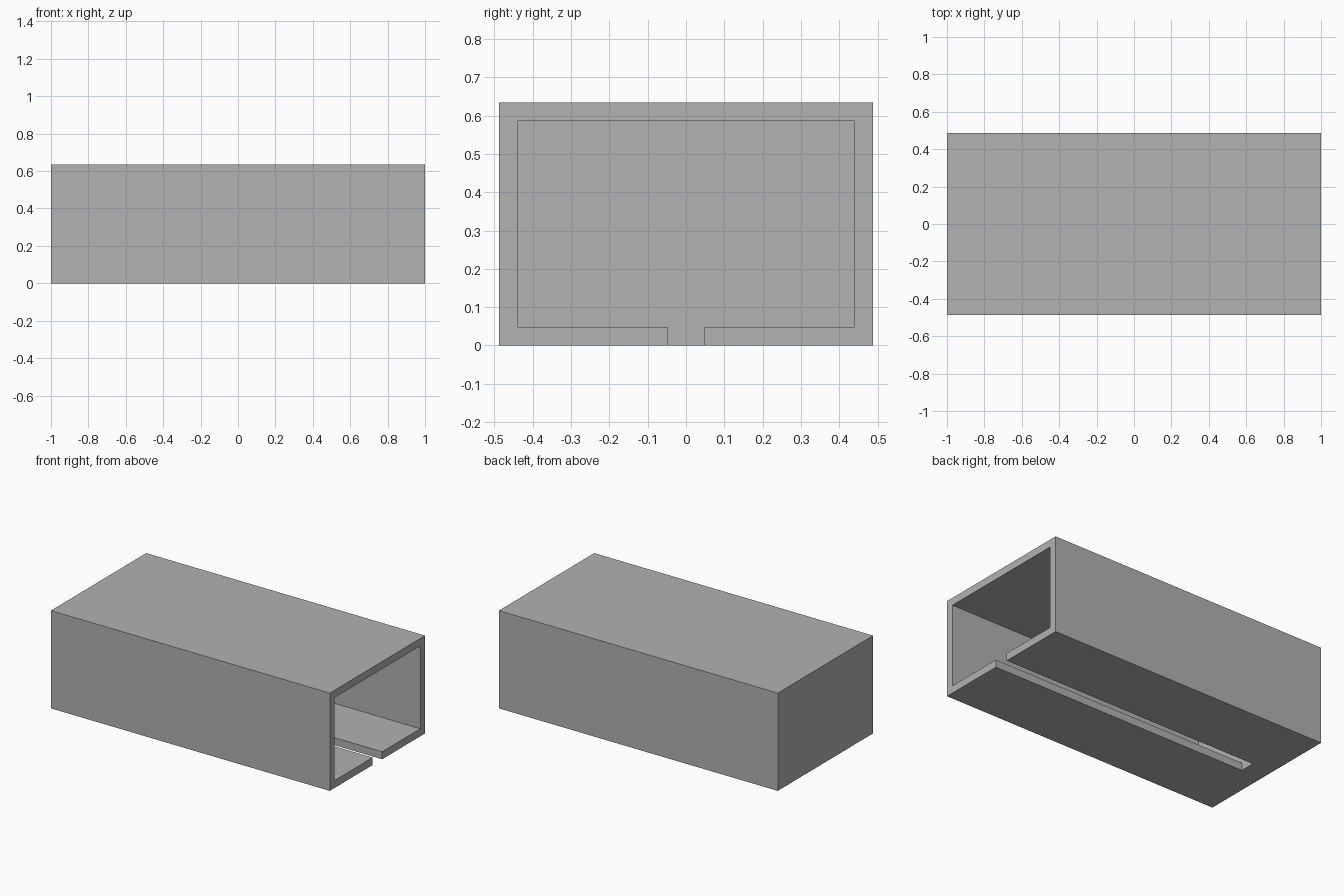
import bpy
import bmesh

cube = bpy.data.objects.get("Cube")
if cube:
    bpy.data.objects.remove(cube, do_unlink=True)

# Proportions, in wall thicknesses
WALL = 2 / 41
HALF_W = 10 * WALL
HEIGHT = 13 * WALL
BACK = -1 + 3 * WALL      # inner face of the thick closed end
OVER = 0.1                # how far the cutter overshoots

grey = bpy.data.materials.new("plain grey")
grey.use_nodes = True
colour = (0.445, 0.445, 0.445, 1)
grey.diffuse_color = colour
grey.node_tree.nodes["Principled BSDF"].inputs["Base Color"].default_value = colour


def extrude_x(name, profile, x0, x1):
    """Solid prism: a (y, z) profile swept along x."""
    bm = bmesh.new()
    face = bm.faces.new([bm.verts.new((x0, y, z)) for y, z in profile])
    swept = bmesh.ops.extrude_face_region(bm, geom=[face], use_keep_orig=True)
    moved = [v for v in swept["geom"] if isinstance(v, bmesh.types.BMVert)]
    bmesh.ops.translate(bm, verts=moved, vec=(x1 - x0, 0, 0))
    bmesh.ops.recalc_face_normals(bm, faces=bm.faces)
    mesh = bpy.data.meshes.new(name)
    bm.to_mesh(mesh)
    bm.free()
    mesh.materials.append(grey)
    obj = bpy.data.objects.new(name, mesh)
    bpy.context.collection.objects.link(obj)
    return obj


# Outer block
channel = extrude_x("slotted_channel",
                    [(-HALF_W, 0), (HALF_W, 0), (HALF_W, HEIGHT), (-HALF_W, HEIGHT)],
                    -1, 1)

# Cavity and floor slot, open at the +x end
half = [(WALL, -OVER), (WALL, WALL), (HALF_W - WALL, WALL),
        (HALF_W - WALL, HEIGHT - WALL)]
cutter = extrude_x("cavity_cutter",
                   half + [(-y, z) for y, z in reversed(half)],
                   BACK, 1 + OVER)
cutter.hide_render = True

# Hollow out the block
cut = channel.modifiers.new("hollow", "BOOLEAN")
cut.operation = "DIFFERENCE"
cut.solver = "EXACT"
cut.object = cutter
bpy.context.view_layer.objects.active = channel
bpy.ops.object.modifier_apply(modifier=cut.name)
bpy.data.objects.remove(cutter, do_unlink=True)
